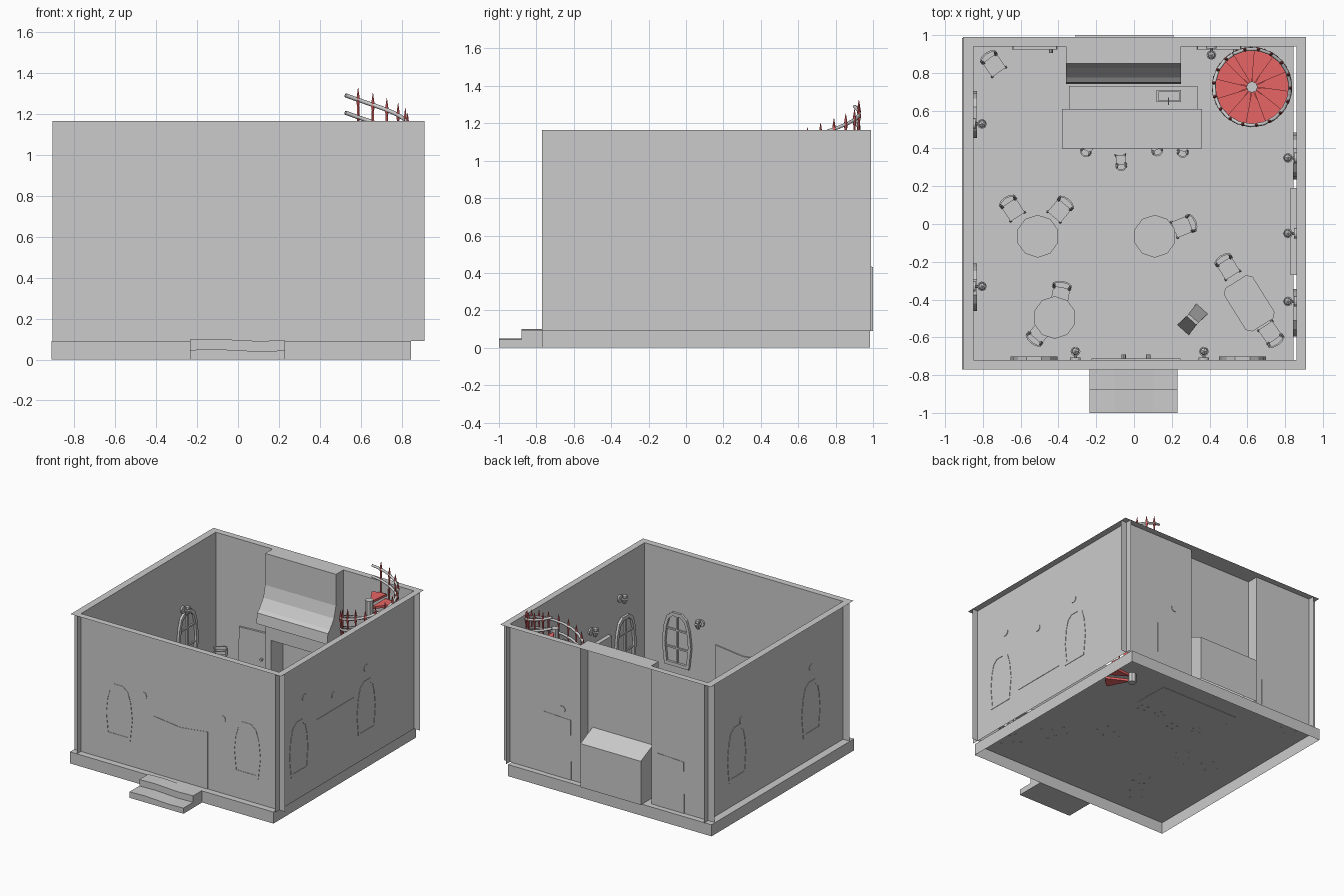
import bpy, bmesh, math
from mathutils import Matrix, Vector
from math import sin, cos, radians, pi

if "Cube" in bpy.data.objects:
    bpy.data.objects.remove(bpy.data.objects["Cube"])

red = bpy.data.materials.new("red")
red.diffuse_color = (0.8, 0.13, 0.13, 1)
red.use_nodes = True
red.node_tree.nodes["Principled BSDF"].inputs["Base Color"].default_value = red.diffuse_color
FLOOR, TOP = 0.09, 1.165

def box(bm, x0, x1, y0, y1, z0, z1, m=Matrix()):
    mat = m @ Matrix.Translation(((x0+x1)/2, (y0+y1)/2, (z0+z1)/2)) @ Matrix.Diagonal((x1-x0, y1-y0, z1-z0, 1))
    bmesh.ops.create_cube(bm, size=1, matrix=mat)

def rod(bm, a, b, r1, r2=None, n=8):
    a, b = Vector(a), Vector(b)
    d = b - a
    mat = Matrix.Translation((a+b)/2) @ d.to_track_quat('Z', 'Y').to_matrix().to_4x4()
    bmesh.ops.create_cone(bm, cap_ends=True, segments=n, radius1=r1,
                          radius2=r1 if r2 is None else r2, depth=d.length, matrix=mat)

def face(bm, *pts):
    return bm.faces.new([bm.verts.new(p) for p in pts])

def wall(bm, a, b, z0=FLOOR, z1=TOP):
    face(bm, (*a, z0), (*b, z0), (*b, z1), (*a, z1))

def prism(bm, pts, vec):
    ext = bmesh.ops.extrude_face_region(bm, geom=[face(bm, *pts)], use_keep_orig=True)
    bmesh.ops.translate(bm, vec=vec, verts=[v for v in ext['geom'] if isinstance(v, bmesh.types.BMVert)])

def ring(bm, outer, inner, y0, y1):
    loops = [[bm.verts.new((u, y, z)) for u, z in lp] for lp, y in
             ((outer, y0), (outer, y1), (inner, y1), (inner, y0))]
    n = len(outer)
    for k in range(4):
        a, b = loops[k], loops[(k+1) % 4]
        for i in range(n):
            bm.faces.new((a[i], a[(i+1) % n], b[(i+1) % n], b[i]))

def finish(name, bm, loc=(0, 0, 0), rot=(0, 0, 0), mat=None):
    bmesh.ops.recalc_face_normals(bm, faces=bm.faces)
    me = bpy.data.meshes.new(name)
    bm.to_mesh(me)
    bm.free()
    ob = bpy.data.objects.new(name, me)
    ob.location, ob.rotation_euler = loc, rot
    bpy.context.collection.objects.link(ob)
    if mat:
        me.materials.append(mat)
    return ob

def boxes(name, *dims, **kw):
    bm = bmesh.new()
    for d in dims:
        box(bm, *d)
    return finish(name, bm, **kw)

# floor: open-bottomed plinth
bm = bmesh.new()
box(bm, -0.91, 0.845, -0.77, 0.985, 0, FLOOR)
bmesh.ops.delete(bm, geom=[f for f in bm.faces if f.calc_center_median().z < 0.001], context='FACES')
finish("floor", bm)

# walls: thin inner faces, stepping round the chimney breast
X0, X1, Y0, Y1, BX0, BX1, BY = -0.85, 0.86, -0.72, 0.94, -0.36, 0.25, 0.85
bm = bmesh.new()
path = [(BX1, BY), (BX1, Y1), (X1, Y1), (X1, Y0), (X0, Y0), (X0, Y1), (BX0, Y1), (BX0, BY)]
for a, b in zip(path, path[1:]):
    wall(bm, a, b)
# breast front around the fire opening
wall(bm, (BX0, BY), (-0.31, BY))
wall(bm, (0.21, BY), (BX1, BY))
wall(bm, (-0.31, BY), (0.21, BY), 0.5, TOP)
finish("walls", bm)
# flat rim on top and corner returns
bm = bmesh.new()
for x0, x1, y0, y1 in ((-0.905, 0.91, -0.77, Y0), (-0.905, 0.91, Y1, 0.99), (-0.905, X0, Y0, Y1),
                       (X1, 0.91, Y0, Y1), (BX0, BX1, BY, Y1)):
    face(bm, (x0, y0, TOP), (x1, y0, TOP), (x1, y1, TOP), (x0, y1, TOP))
finish("wall_rim", bm)
bm = bmesh.new()
for x, xo in ((X0, -0.905), (X1, 0.91)):
    for y, yo in ((Y0, -0.77), (Y1, 0.99)):
        wall(bm, (x, yo), (x, y))
        wall(bm, (xo, y), (x, y))
finish("corner_returns", bm)

# fire recess behind the breast
bm = bmesh.new()
prof = [(BY, FLOOR), (1.0, FLOOR), (1.0, 0.43), (BY, 0.5)]
for x in (-0.31, 0.21):
    face(bm, *[(x, y, z) for y, z in prof])
for (y, z), (v, w) in zip(prof[1:], prof[2:]):
    face(bm, (-0.31, y, z), (0.21, y, z), (0.21, v, w), (-0.31, v, w))
finish("fire_recess", bm)

# hood
bm = bmesh.new()
prof = [(0.849, 0.92), (0.825, 0.83), (0.775, 0.76), (0.75, 0.74), (0.74, 0.66), (0.76, 0.65), (0.849, 0.65)]
prism(bm, [(BX0, y, z) for y, z in prof], (BX1-BX0, 0, 0))
finish("hood", bm)

# entrance steps with sagging tops
for y0, y1, h in ((-1.0, -0.88, 0.05), (-0.88, -0.77, 0.1)):
    bm = bmesh.new()
    prism(bm, [(-0.235, y0, 0), (0.23, y0, 0), (0.23, y0, h-0.006), (0.1, y0, h-0.01),
               (-0.1, y0, h), (-0.235, y0, h-0.003)], (0, y1-y0, 0))
    finish("entrance_step", bm)

# double front door
for s, name in ((-1, "door_left"), (1, "door_right")):
    bm = bmesh.new()
    e = 0.01 + s*0.235
    prism(bm, [(0.01, -0.723, FLOOR), (e, -0.723, FLOOR), (e, -0.723, 0.535), (0.01, -0.723, 0.508)], (0, 0.012, 0))
    rod(bm, (0.01+s*0.065, -0.711, 0.3), (0.01+s*0.065, -0.69, 0.3), 0.012)
    finish(name, bm)

# back doors
for x, top in ((-0.525, 0.5), (0.45, 0.565)):
    bm = bmesh.new()
    prism(bm, [(x-0.12, 0.925, FLOOR), (x+0.12, 0.925, FLOOR), (x+0.115, 0.925, top), (x-0.115, 0.925, top-0.01)], (0, 0.018, 0))
    rod(bm, (x+0.085, 0.925, 0.29), (x+0.085, 0.905, 0.29), 0.01)
    finish("back_door", bm)

# arched windows with muntins, local +y points into the room
def window(x, y, ang):
    half = [(0.105, 0.28), (0.125, 0.45), (0.11, 0.58), (0.085, 0.66), (0.04, 0.695)]
    outer = half + [(-u, z) for u, z in reversed(half)]
    inner = [(u*0.8, 0.49 + (z-0.49)*0.87) for u, z in outer]
    bm = bmesh.new()
    ring(bm, outer, inner, -0.003, 0.018)
    box(bm, -0.007, 0.007, 0.001, 0.012, 0.3, 0.675)
    for z in (0.42, 0.56):
        box(bm, -0.095, 0.095, 0.001, 0.012, z-0.006, z+0.006)
    finish("window", bm, (x, y, 0), (0, 0, radians(ang)))

for x in (-0.53, 0.575):
    window(x, Y0, 0)
for y in (-0.47, 0.36):
    window(X1, y, 90)
for y in (-0.335, 0.58):
    window(X0, y, -90)

# wall lamps
def lamp(x, y, z, ang):
    bm = bmesh.new()
    rod(bm, (0, -0.004, 0), (0, 0.012, 0), 0.028, n=12)
    rod(bm, (0, 0.01, 0), (0, 0.04, -0.02), 0.008)
    rod(bm, (0, 0.04, -0.03), (0, 0.045, 0.01), 0.012, 0.026)
    bmesh.ops.create_icosphere(bm, subdivisions=1, radius=0.022, matrix=Matrix.Translation((0, 0.046, 0.025)))
    finish("wall_lamp", bm, (x, y, z), (0, 0, radians(ang)))

for a in ((-0.31, Y0, 0.67, 0), (0.37, Y0, 0.67, 0), (X1, -0.41, 0.85, 90), (X1, -0.05, 0.73, 90),
          (X1, 0.35, 0.79, 90), (X0, 0.53, 0.72, -90), (X0, -0.33, 0.8, -90), (0.41, Y1, 0.62, 180)):
    lamp(*a)

# notice board on the right wall
boxes("notice_board", (0.828, 0.863, -0.27, 0.19, 0.31, 0.62))

# bar counter, back counter and sink
boxes("bar_counter", (-0.36, 0.34, 0.45, 0.61, 0.088, 0.29), (-0.38, 0.36, 0.40, 0.61, 0.29, 0.315))
boxes("back_counter", (-0.345, 0.335, 0.61, 0.73, 0.088, 0.28))
boxes("sink", (0.12, 0.25, 0.645, 0.655, 0.28, 0.292), (0.12, 0.25, 0.70, 0.71, 0.28, 0.292),
      (0.12, 0.13, 0.655, 0.70, 0.28, 0.292), (0.24, 0.25, 0.655, 0.70, 0.28, 0.292),
      (0.18, 0.186, 0.63, 0.67, 0.28, 0.33))

# chairs: curved back on local +y
def chair(name, x, y, ang, seat=0.19, w=0.045, back=0.11):
    bm = bmesh.new()
    box(bm, -w, w, -w, w, seat-0.014, seat)
    for sx in (-1, 1):
        for sy in (-1, 1):
            rod(bm, (sx*w, sy*w, 0.086), (sx*w*0.8, sy*w*0.8, seat-0.01), 0.007, n=4)
        rod(bm, (sx*w*0.85, w*0.9, seat), (sx*w, w+0.014, seat+back), 0.007, n=4)
    arc = [(w*1.25*sin(t), w + 0.008 + 0.018*cos(t*1.4)) for t in (-1, -0.5, 0, 0.5, 1)]
    for h in (0.5, 0.85):
        pts = arc + [(u, v+0.009) for u, v in reversed(arc)]
        prism(bm, [(u, v, seat+back*h) for u, v in pts], (0, 0, 0.026))
    finish(name, bm, (x, y, 0), (0, 0, radians(ang)))

for c in ((-0.74, 0.84, 35), (-0.64, 0.075, 33), (-0.395, 0.07, -40), (0.255, -0.015, -68), (0.50, -0.235, 32),
          (0.72, -0.575, 215), (-0.39, -0.38, -10), (-0.495, -0.57, 140)):
    chair("chair", *c)
for c in ((-0.24, 0.41, 150), (-0.07, 0.34, 185), (0.11, 0.415, 205), (0.26, 0.41, 175)):
    chair("bar_stool", *c, seat=0.245, w=0.025, back=0.03)

# folding sign on the floor: two steep leaning panels
bm = bmesh.new()
for s in (-1, 1):
    prism(bm, [(-0.04, s*0.075, FLOOR), (0.04, s*0.075, FLOOR), (0.035, s*0.008, 0.26), (-0.035, s*0.008, 0.26)], (0, -s*0.01, 0))
finish("folding_sign", bm, (0.31, -0.505, 0), (0, 0, radians(-42)))

# round tables
for x, y in ((-0.51, -0.065), (0.11, -0.065), (-0.42, -0.495)):
    bm = bmesh.new()
    rod(bm, (0, 0, 0.235), (0, 0, 0.255), 0.113, n=10)
    rod(bm, (0, 0, 0.1), (0, 0, 0.235), 0.018)
    rod(bm, (0, 0, 0.087), (0, 0, 0.105), 0.06, 0.03)
    finish("round_table", bm, (x, y, 0))

# long table with clipped corners
bm = bmesh.new()
tab = [(0.065, 0.135), (0.09, 0.11), (0.09, -0.11), (0.065, -0.135)]
prism(bm, [(u, v, 0.235) for u, v in tab + [(-u, v) for u, v in reversed(tab)]], (0, 0, 0.02))
for sx in (-1, 1):
    for sy in (-1, 1):
        rod(bm, (sx*0.065, sy*0.1, 0.086), (sx*0.065, sy*0.1, 0.235), 0.01, n=6)
finish("long_table", bm, (0.61, -0.42, 0), (0, 0, radians(32)))

# spiral staircase: red treads and pointed balusters, grey pole and rails
CX, CY, N, A0, STEP = 0.625, 0.725, 29, -45, 31
SPAN = STEP*(N-1)
treads, bal = bmesh.new(), bmesh.new()
def pt(r, deg, z):
    return (CX + r*cos(radians(deg)), CY + r*sin(radians(deg)), z)
def tread_z(deg):
    return 0.05 + 1.04*(deg-A0)/SPAN
for i in range(N):
    a = A0 + i*STEP
    z = tread_z(a)
    prism(treads, [pt(0.01, a, z-0.018)] + [pt(0.195, a+d, z-0.018) for d in (-17, 0, 17)], (0, 0, 0.018))
for k in range(40):
    a = A0 + SPAN - 2 - k*20.5
    h = tread_z(a)
    rod(bal, pt(0.195, a, h-0.02), pt(0.203, a, h+0.15), 0.006, n=6)
    rod(bal, pt(0.203, a, h+0.15), pt(0.203, a, h+0.175), 0.006, 0.011, n=6)
    rod(bal, pt(0.203, a, h+0.175), pt(0.203, a, h+0.238), 0.011, 0.001, n=6)
finish("stair_treads", treads, mat=red)
finish("balusters", bal, mat=red)
bm = bmesh.new()
rod(bm, (CX, CY, 0.02), (CX, CY, 1.115), 0.03, n=8)
finish("stair_pole", bm)
for off in (0.095, 0.18):
    cu = bpy.data.curves.new("stair_rail", 'CURVE')
    cu.dimensions, cu.bevel_depth, cu.bevel_resolution = '3D', 0.01, 1
    sp = cu.splines.new('POLY')
    sp.points.add(45)
    for k, p in enumerate(sp.points):
        d = A0 + 20 + k*(SPAN - 20 + 17)/45
        p.co = (*pt(0.203, d, tread_z(d) + off), 1)
    bpy.context.collection.objects.link(bpy.data.objects.new("stair_rail", cu))
